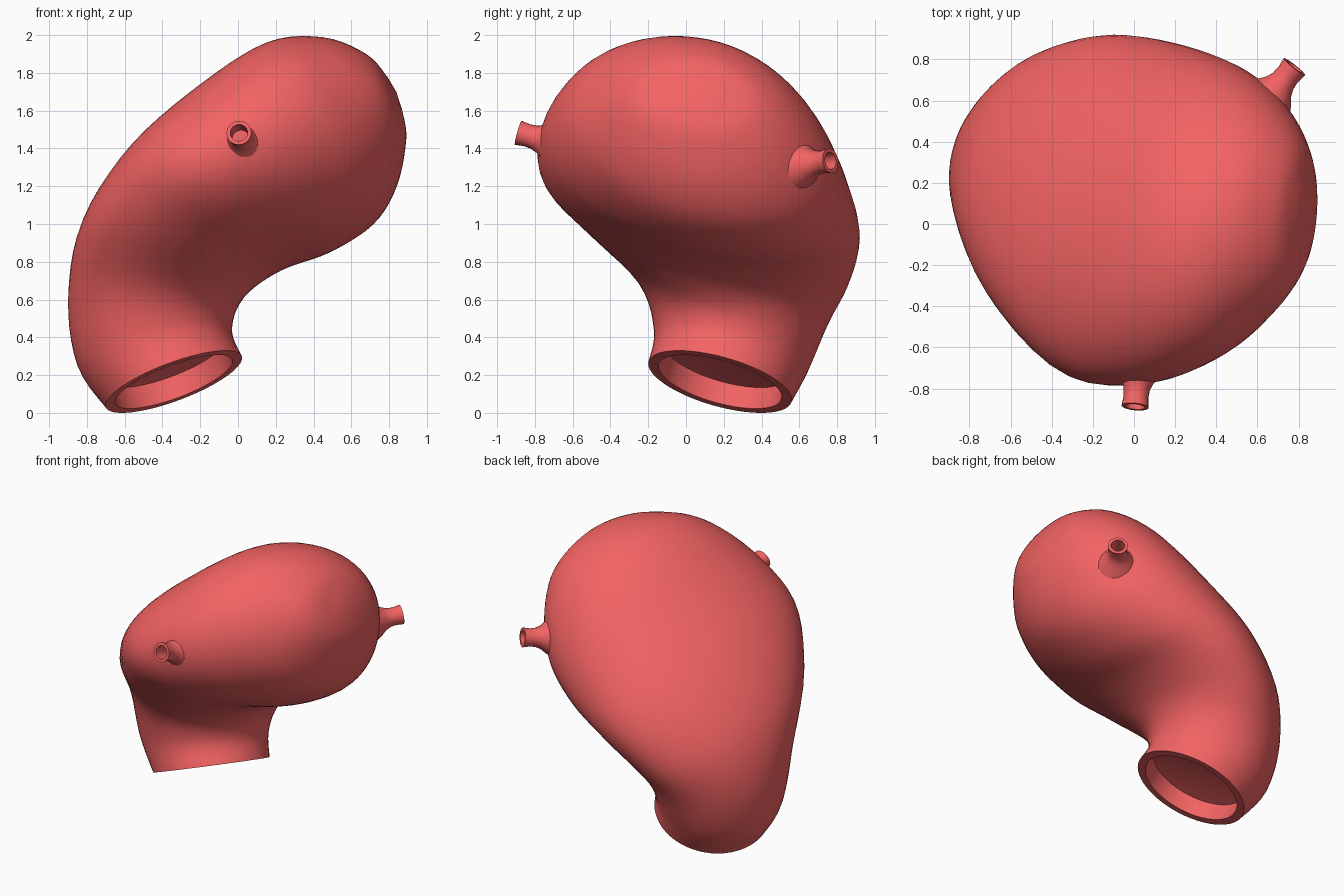
import bpy, bmesh, math
from mathutils import Vector

if "Cube" in bpy.data.objects:
    bpy.data.objects.remove(bpy.data.objects["Cube"])

mat = bpy.data.materials.new("soft_red")
mat.diffuse_color = (0.9, 0.125, 0.125, 1)
mat.use_nodes = True
mat.node_tree.nodes["Principled BSDF"].inputs["Base Color"].default_value = mat.diffuse_color


def make_object(name, bm):
    bmesh.ops.recalc_face_normals(bm, faces=bm.faces)
    me = bpy.data.meshes.new(name)
    bm.to_mesh(me)
    bm.free()
    ob = bpy.data.objects.new(name, me)
    bpy.context.collection.objects.link(ob)
    me.materials.append(mat)
    bpy.ops.object.select_all(action='DESELECT')
    ob.select_set(True)
    bpy.context.view_layer.objects.active = ob
    bpy.ops.object.shade_smooth_by_angle(angle=math.radians(40))
    return ob


def bridge(bm, rings):
    for r0, r1 in zip(rings, rings[1:]):
        n = len(r0)
        for i in range(n):
            bm.faces.new((r0[i], r0[(i + 1) % n], r1[(i + 1) % n], r1[i]))


def close(bm, ring, point):
    tip = bm.verts.new(point)
    for k in range(len(ring)):
        bm.faces.new((ring[k], ring[(k + 1) % len(ring)], tip))


# Sack sections: outer x,z / inner x,z / y min, y max / tilt of the section in x, z
stations = [
    (-0.70, 0.03, 0.02, 0.30, -0.20, 0.56, 0.09, -0.25),
    (-0.85, 0.25, -0.03, 0.42, -0.17, 0.65, 0.07, -0.25),
    (-0.90, 0.60, -0.01, 0.55, -0.25, 0.75, 0.05, -0.22),
    (-0.83, 1.00, 0.08, 0.68, -0.54, 0.86, 0.05, -0.22),
    (-0.58, 1.40, 0.25, 0.78, -0.76, 0.92, 0.08, -0.20),
    (-0.20, 1.74, 0.50, 0.86, -0.77, 0.87, 0.08, -0.20),
    (0.15, 1.96, 0.72, 1.00, -0.65, 0.76, 0.08, -0.18),
    (0.45, 1.99, 0.84, 1.20, -0.47, 0.59, 0.08, -0.12),
    (0.68, 1.90, 0.89, 1.45, -0.27, 0.39, 0.06, -0.08),
    (0.79, 1.78, 0.87, 1.60, -0.04, 0.20, 0.03, -0.03),
]


def spline(i, t):
    g = lambda k: stations[max(0, min(len(stations) - 1, k))]
    return [0.5 * (2 * b + (c - a) * t + (2 * a - 5 * b + 4 * c - d) * t * t
                   + (3 * b - a - 3 * c + d) * t ** 3)
            for a, b, c, d in zip(g(i - 1), g(i), g(i + 1), g(i + 2))]


def section(s, count=56):
    ox, oz, ix, iz, y0, y1, tx, tz = s
    b = (y1 - y0) / 2
    centre = Vector(((ox + ix) / 2, (y0 + y1) / 2, (oz + iz) / 2))
    half = Vector(((ox - ix) / 2, 0, (oz - iz) / 2))
    side = Vector((tx * b, b, tz * b))
    length = half.length
    lean = side.dot(half) / length
    half *= math.sqrt(max(length ** 2 - lean ** 2, 0.2 * length ** 2)) / length
    return [centre + half * math.cos(2 * math.pi * k / count)
            + side * math.sin(2 * math.pi * k / count) for k in range(count)]


# Bent sack with a flat rim and a recessed floor at the bottom opening
bm = bmesh.new()
STEPS = 5
mouth = section(stations[0])
centre = sum(mouth, Vector()) / len(mouth)
inward = Vector((-0.32, 0.26, 0.91)).normalized()
outlines = [[centre + (p - centre) * f + inward * d for p in mouth]
            for f, d in ((0.5, 0.14), (0.85, 0.12), (0.86, 0.0))]
outlines += [section(spline(i, j / STEPS)) for i in range(len(stations) - 1) for j in range(STEPS)]
outlines.append(section(stations[-1]))
rings = [[bm.verts.new(p) for p in o] for o in outlines]
bridge(bm, rings)
close(bm, rings[0], centre + inward * 0.145)
close(bm, rings[-1], (0.838, 0.08, 1.70))
make_object("sack", bm)


def nozzle(name, tip_point, direction, count=20):
    """Flared tube; profile points are (radius, distance behind the tip)."""
    profile = [(0.046, 0.15), (0.046, 0.0), (0.066, 0.0), (0.060, 0.05), (0.064, 0.09),
               (0.078, 0.125), (0.105, 0.16), (0.13, 0.20)]
    q = Vector(direction).to_track_quat('Z', 'Y')
    bm = bmesh.new()
    rs = []
    for r, h in profile:
        rs.append([bm.verts.new(Vector(tip_point) + q @ Vector((
            r * math.cos(2 * math.pi * k / count), r * math.sin(2 * math.pi * k / count), -h)))
            for k in range(count)])
    bridge(bm, rs)
    close(bm, rs[0], Vector(tip_point) - Vector(direction).normalized() * 0.15)
    close(bm, rs[-1], Vector(tip_point) - Vector(direction).normalized() * 0.22)
    make_object(name, bm)


# Two small flared nozzles
nozzle("front_nozzle", (0.005, -0.888, 1.483), (-0.10, -1, 0.28))
nozzle("side_nozzle", (0.78, 0.765, 1.335), (0.62, 0.78, 0.12))
